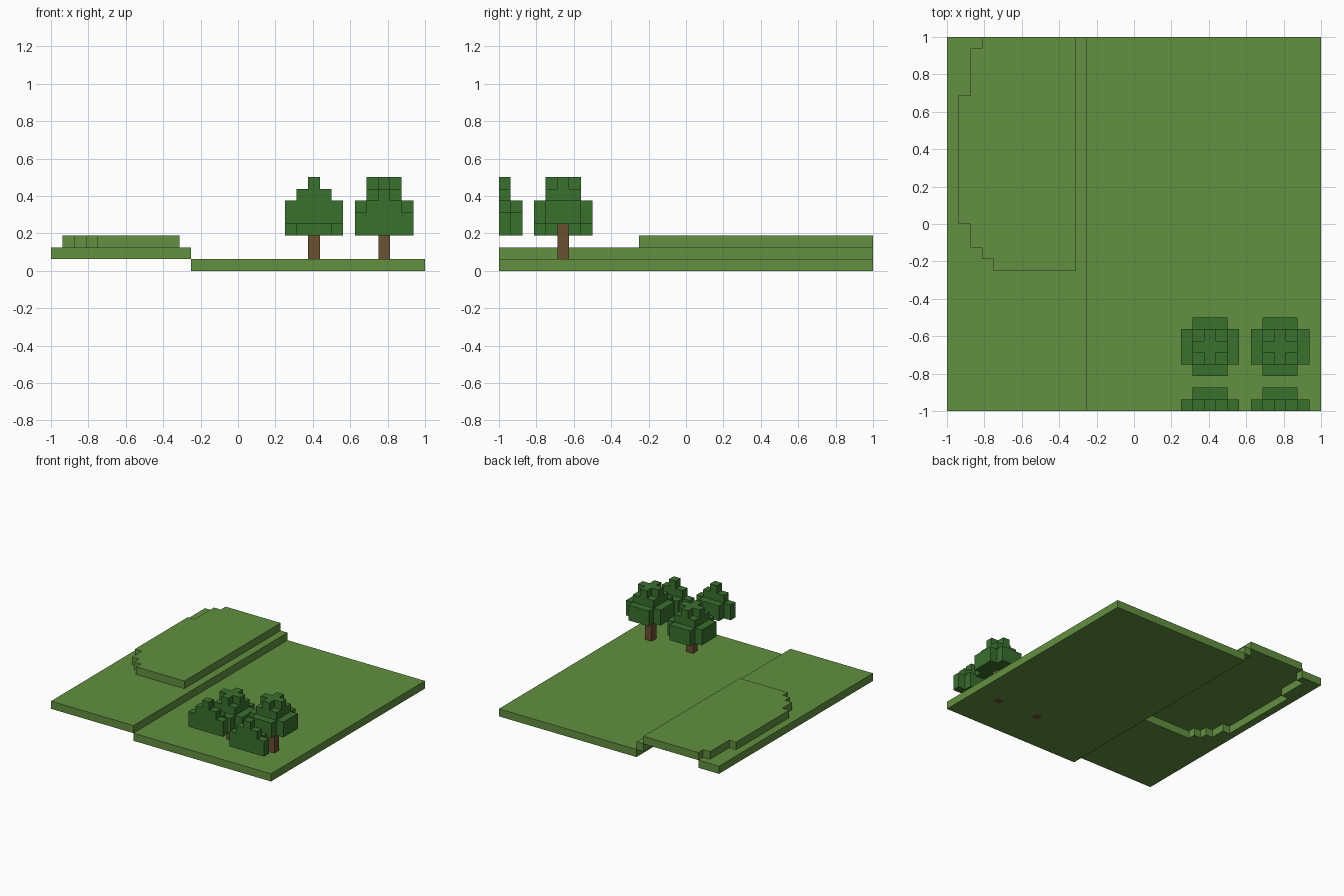
import bpy
import bmesh
from mathutils import Vector

if "Cube" in bpy.data.objects:
    bpy.data.objects.remove(bpy.data.objects["Cube"], do_unlink=True)

GRID = 32                # cells along each side of the map
UNIT = 2 / GRID          # size of one cell


def make_material(name, rgb):
    mat = bpy.data.materials.new(name)
    mat.use_nodes = True
    mat.diffuse_color = (*rgb, 1)
    mat.node_tree.nodes["Principled BSDF"].inputs["Base Color"].default_value = (*rgb, 1)
    return mat


grass = make_material("grass_green", (0.122, 0.279, 0.051))
leaf = make_material("leaf_green", (0.042, 0.162, 0.027))
bark = make_material("bark_brown", (0.144, 0.080, 0.032))


def box(x0, x1, y0, y1, z0, z1):
    """Set of grid cells filling a box."""
    return {(x, y, z) for x in range(x0, x1) for y in range(y0, y1) for z in range(z0, z1)}


def build(name, cells, mat):
    """Outer skin of a set of cells, with flat areas merged."""
    bm = bmesh.new()
    for cell in cells:
        for axis in range(3):
            for sign in (-1, 1):
                step = Vector((0, 0, 0))
                step[axis] = sign
                if tuple(int(c) for c in Vector(cell) + step) in cells:
                    continue
                u, v = Vector((0, 0, 0)), Vector((0, 0, 0))
                u[(axis + 1) % 3] = 0.5
                v[(axis + 2) % 3] = 0.5 * sign
                mid = Vector(cell) + Vector((0.5, 0.5, 0.5)) + step / 2
                corners = (mid - u - v, mid + u - v, mid + u + v, mid - u + v)
                bm.faces.new([bm.verts.new(c * UNIT - Vector((1, 1, 0))) for c in corners])
    bmesh.ops.remove_doubles(bm, verts=bm.verts, dist=UNIT / 100)
    bmesh.ops.dissolve_limit(bm, angle_limit=0.01, verts=bm.verts, edges=bm.edges)
    mesh = bpy.data.meshes.new(name)
    bm.to_mesh(mesh)
    bm.free()
    mesh.materials.append(mat)
    obj = bpy.data.objects.new(name, mesh)
    bpy.context.collection.objects.link(obj)
    return obj


def crown(cx, cy, base):
    """Leaves: two broad layers, a square layer and a cross on top."""
    cells = set()
    for dx in range(-2, 3):
        for dy in range(-2, 3):
            far, total = max(abs(dx), abs(dy)), abs(dx) + abs(dy)
            height = 4 if total <= 1 else 3 if far <= 1 else 2 if total <= 3 else 0
            if cy + dy >= 0:      # trees on the border are cut off by it
                cells |= box(cx + dx, cx + dx + 1, cy + dy, cy + dy + 1, base, base + height)
    return cells


# Trees: name, centre cell and height of the lowest leaves
trees = [
    ("back_right_tree", 22, 5, 3),
    ("back_left_tree", 28, 5, 4),
    ("front_right_tree", 22, -1, 4),
    ("front_left_tree", 28, -1, 3),
]
trunks = set()
for name, cx, cy, base in trees:
    build(name + "_leaves", crown(cx, cy, base), leaf)
    if cy >= 0:
        trunk = box(cx, cx + 1, cy, cy + 1, 0, base)
        build(name + "_trunk", trunk, bark)
        trunks |= trunk

# Lower ground, with the trunks rooted through it
build("lower_ground", box(12, GRID, 0, GRID, 0, 1) - trunks, grass)

# Upper plateau with a stepped side: first row, last row, first column
plateau = set()
for y0, y1, x0 in [(12, 13, 4), (13, 14, 3), (14, 16, 2), (16, 27, 1), (27, 31, 2), (31, 32, 3)]:
    plateau |= box(x0, 11, y0, y1, 2, 3)
build("upper_plateau", plateau, grass)

# Middle terrace, open beneath the plateau
hollow = {(x, y, z - 1) for x, y, z in plateau}
build("middle_terrace", box(0, 12, 0, GRID, 1, 2) - hollow, grass)
